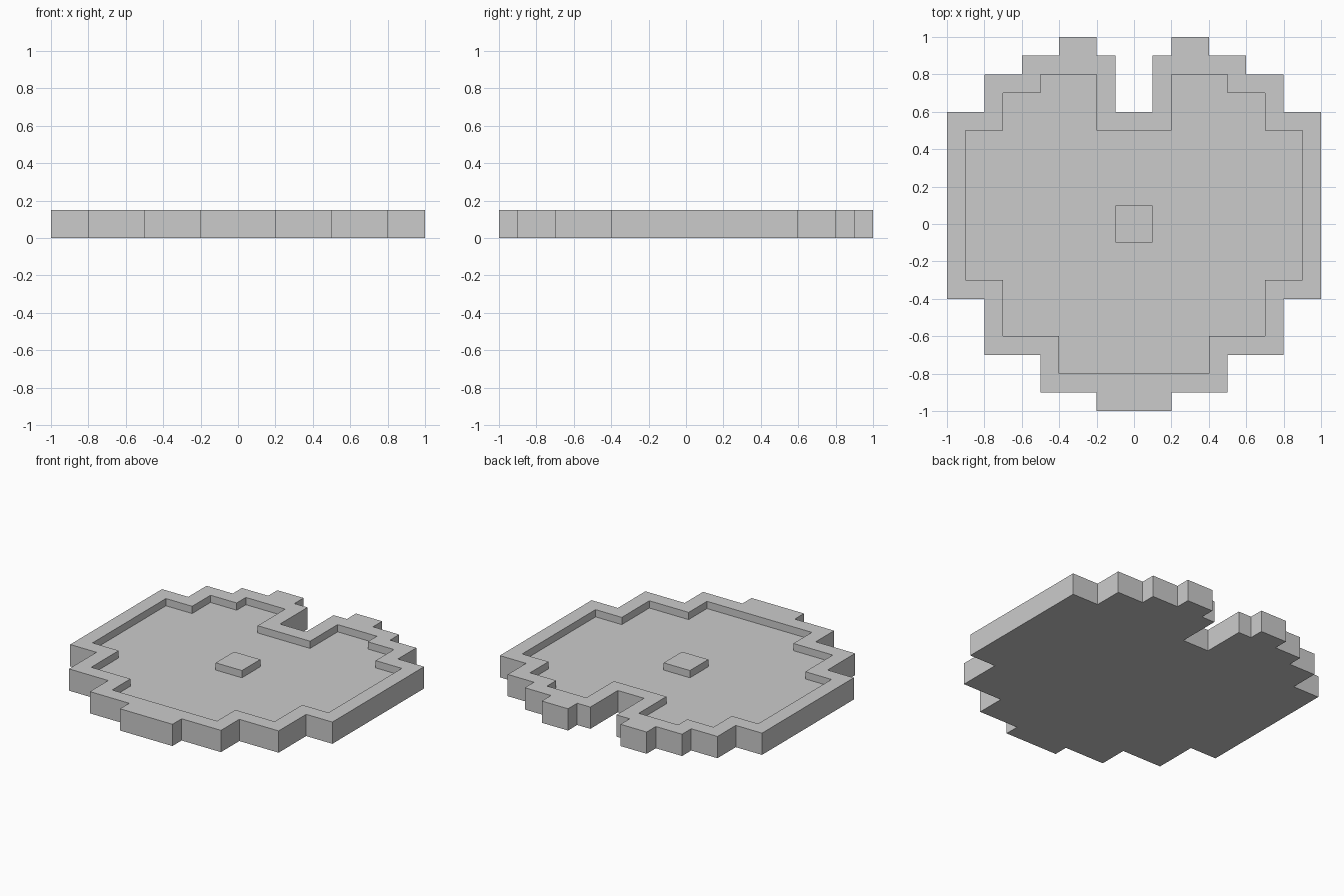
import bpy, bmesh

if "Cube" in bpy.data.objects:
    bpy.data.objects.remove(bpy.data.objects["Cube"])

HEIGHT, FLOOR = 0.15, 0.10

# Right halves of the stepped outlines, listed from bottom to top
outer_half = [(.2, -1), (.2, -.9), (.5, -.9), (.5, -.7), (.8, -.7), (.8, -.4),
              (1, -.4), (1, .6), (.8, .6), (.8, .8), (.6, .8), (.6, .9),
              (.4, .9), (.4, 1), (.2, 1), (.2, .9), (.1, .9), (.1, .6)]
inner_half = [(.4, -.8), (.4, -.6), (.7, -.6), (.7, -.3), (.9, -.3), (.9, .5),
              (.7, .5), (.7, .7), (.5, .7), (.5, .8), (.2, .8), (.2, .5)]


def mirrored(half):
    return half + [(-x, y) for x, y in reversed(half)]


def ring(bm, outline, z):
    return [bm.verts.new((x, y, z)) for x, y in outline]


def walls(bm, a, b):
    for i in range(len(a)):
        j = (i + 1) % len(a)
        bm.faces.new((a[i], a[j], b[j], b[i]))


def finish(bm, name):
    bmesh.ops.recalc_face_normals(bm, faces=bm.faces[:])
    mesh = bpy.data.meshes.new(name)
    bm.to_mesh(mesh)
    bm.free()
    obj = bpy.data.objects.new(name, mesh)
    bpy.context.collection.objects.link(obj)
    return obj


# Stepped tray: base, outer wall, raised rim and recessed floor
bm = bmesh.new()
outer, inner = mirrored(outer_half), mirrored(inner_half)
base = ring(bm, outer, 0)
rim_out = ring(bm, outer, HEIGHT)
rim_in = ring(bm, inner, HEIGHT)
floor = ring(bm, inner, FLOOR)
bm.faces.new(base)
bm.faces.new(floor)
walls(bm, base, rim_out)
walls(bm, rim_in, floor)
rim_edges = [e for e in bm.edges if all(v.co.z > HEIGHT - .001 for v in e.verts)]
bmesh.ops.triangle_fill(bm, edges=rim_edges, use_beauty=True)
bmesh.ops.dissolve_limit(bm, angle_limit=.01, verts=bm.verts[:], edges=bm.edges[:])
finish(bm, "stepped_tray")

# Square raised block in the middle of the floor
bm = bmesh.new()
square = mirrored([(.1, -.1), (.1, .1)])
low, high = ring(bm, square, FLOOR), ring(bm, square, HEIGHT)
bm.faces.new(low)
bm.faces.new(high)
walls(bm, low, high)
finish(bm, "centre_block")
